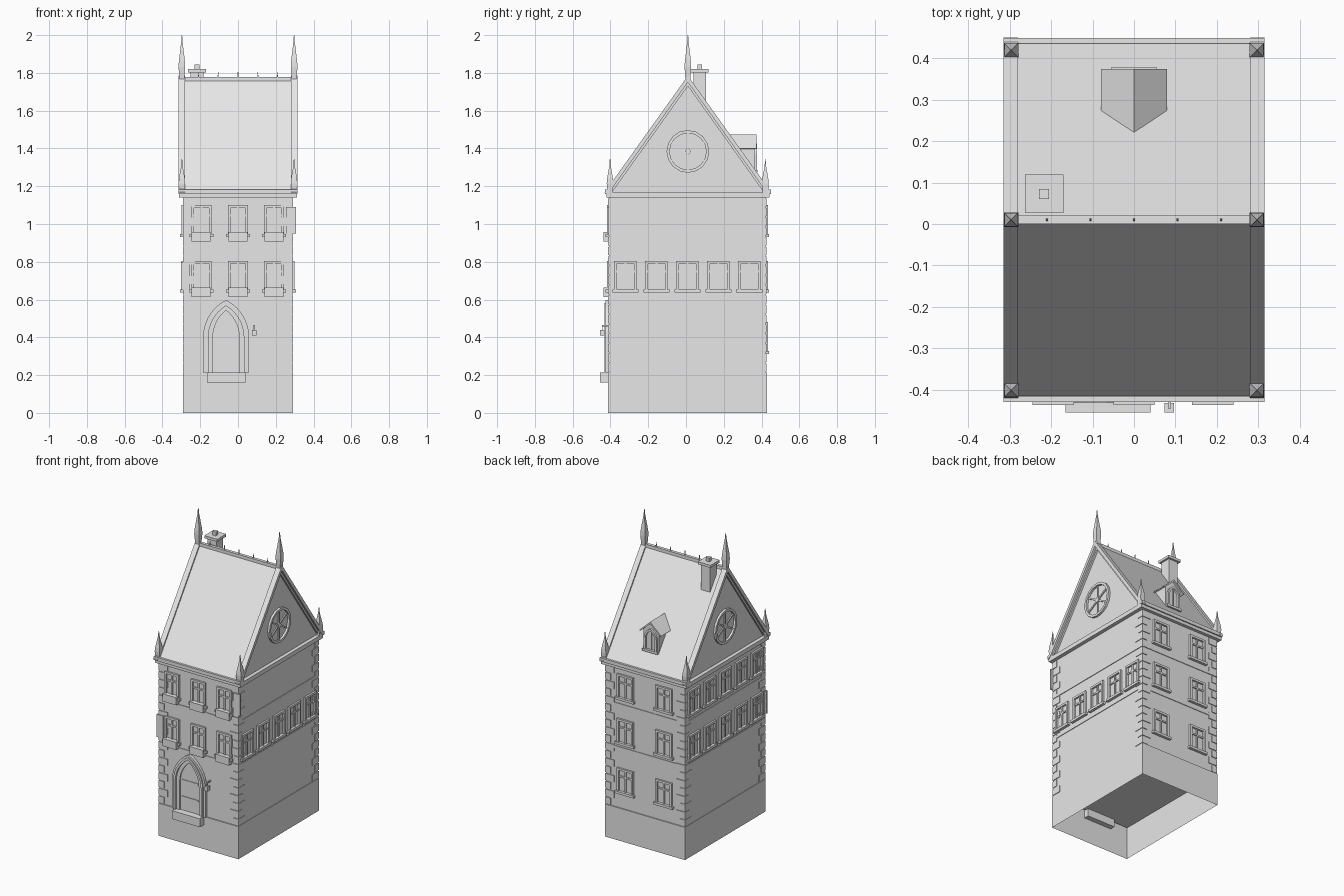
import bpy, bmesh, math
from mathutils import Matrix, Vector

cube = bpy.data.objects.get("Cube")
if cube:
    bpy.data.objects.remove(cube, do_unlink=True)

stone = bpy.data.materials.new("pale_stone")
stone.use_nodes = True
COLOR = (0.8, 0.8, 0.8, 1)
stone.diffuse_color = COLOR
stone.node_tree.nodes["Principled BSDF"].inputs["Base Color"].default_value = COLOR

CY = 0.007                      # middle of the walls in y
HX, HY = 0.288, 0.414           # half size of the walls
BASE, TOP = 0.215, 1.14         # top of plinth, top of walls
RIDGE_Y, RIDGE_Z, SLOPE = 0.01, 1.77, 1.4


class Part:
    """Collects solids into one mesh object."""
    def __init__(self, name):
        self.name, self.bm = name, bmesh.new()

    def prism(self, pts, w0, w1, m):
        lo = [self.bm.verts.new(m @ Vector((u, v, w0))) for u, v in pts]
        hi = [self.bm.verts.new(m @ Vector((u, v, w1))) for u, v in pts]
        self.bm.faces.new(lo[::-1])
        self.bm.faces.new(hi)
        n = len(pts)
        for i in range(n):
            j = (i + 1) % n
            self.bm.faces.new((lo[i], lo[j], hi[j], hi[i]))

    def rect(self, u0, u1, v0, v1, w0, w1, m):
        self.prism([(u0, v0), (u1, v0), (u1, v1), (u0, v1)], w0, w1, m)

    def box(self, x0, x1, y0, y1, z0, z1):
        self.rect(x0, x1, y0, y1, z0, z1, Matrix())

    def ring(self, outer, inner, w0, w1, m, closed=True):
        n = len(outer)
        for i in range(n if closed else n - 1):
            j = (i + 1) % n
            self.prism([outer[i], outer[j], inner[j], inner[i]], w0, w1, m)

    def spire(self, x, y, profile, sides=4):
        rows = []
        for r, z in profile:
            rows.append([self.bm.verts.new((x + r * math.cos(a), y + r * math.sin(a), z))
                         for a in (math.tau * (k + 0.5) / sides for k in range(sides))])
        for a, b in zip(rows, rows[1:]):
            for k in range(sides):
                j = (k + 1) % sides
                self.bm.faces.new((a[k], a[j], b[j], b[k]))
        self.bm.faces.new(rows[-1])
        self.bm.faces.new(rows[0][::-1])

    def finish(self, open_bottom=False):
        bmesh.ops.recalc_face_normals(self.bm, faces=self.bm.faces)
        if open_bottom:
            down = [f for f in self.bm.faces if f.normal.z < -0.9]
            bmesh.ops.delete(self.bm, geom=down, context='FACES_ONLY')
        mesh = bpy.data.meshes.new(self.name)
        self.bm.to_mesh(mesh)
        self.bm.free()
        mesh.materials.append(stone)
        bpy.context.collection.objects.link(bpy.data.objects.new(self.name, mesh))


def wall_frame(nx, ny, origin):
    """Local axes on a wall: u sideways, v up, w outwards."""
    n, up = Vector((nx, ny, 0)), Vector((0, 0, 1))
    m = Matrix((up.cross(n), up, n)).transposed().to_4x4()
    m.translation = origin
    return m


front = wall_frame(0, -1, (0, CY - HY, 0))
back = wall_frame(0, 1, (0, CY + HY, 0))
right = wall_frame(1, 0, (HX, CY, 0))
left = wall_frame(-1, 0, (-HX, CY, 0))


def pointed_arch(a, bottom, spring, apex, steps=7):
    h = apex - spring
    c = (h * h - a * a) / (2 * a)
    r, end = a + c, math.acos(c / (a + c))
    half = [(r * math.cos(end * i / steps) - c, spring + r * math.sin(end * i / steps))
            for i in range(steps + 1)]
    return [(a, bottom)] + half + [(-u, v) for u, v in half[-2::-1]] + [(-a, bottom)]


def shift(pts, du):
    return [(u + du, v) for u, v in pts]


# Hollow plinth, walls, courses and cornice
p = Part("plinth")
p.box(-0.292, 0.292, CY - 0.421, CY + 0.421, 0, BASE)
p.finish(open_bottom=True)
p = Part("walls")
p.box(-HX, HX, CY - HY, CY + HY, BASE - 0.005, TOP)
p.finish()
p = Part("string_courses")
for z in (0.6, 0.885):
    p.box(-HX - 0.004, HX + 0.004, CY - HY - 0.004, CY + HY + 0.004, z, z + 0.018)
p.finish()
p = Part("cornice")
p.box(-0.312, 0.312, -0.422, 0.442, TOP, 1.168)
p.finish()

# Alternating corner stones
p = Part("corner_stones")
count = 18
step = (TOP - BASE) / count
for i in range(count):
    long_x = i % 2
    lx, ly = (0.06, 0.035) if long_x else (0.035, 0.06)
    z = BASE + i * step
    for sx in (-1, 1):
        for sy in (-1, 1):
            xs = sorted((sx * (HX + 0.004), sx * (HX - lx)))
            ys = sorted((CY + sy * (HY + 0.005), CY + sy * (HY - ly)))
            p.box(*xs, *ys, z + 0.004, z + step - 0.004)
p.finish()


# Windows with frame, mullion, transom and sill
def window(part, u, z, m, w=0.106, h=0.16):
    a, t = w / 2, 0.014
    for s in (-1, 1):
        e = sorted((u + s * a, u + s * (a - t)))
        part.rect(*e, z, z + h, 0, 0.012, m)
    part.rect(u - a, u + a, z + h - t, z + h, 0, 0.012, m)
    part.rect(u - 0.005, u + 0.005, z, z + h, 0, 0.007, m)
    part.rect(u - a, u + a, z + h * 0.62, z + h * 0.62 + 0.01, 0, 0.007, m)
    part.rect(u - a - 0.01, u + a + 0.01, z - 0.008, z + 0.008, 0, 0.018, m)


FLOORS = (0.32, 0.645, 0.94)
p = Part("front_windows")
for z in FLOORS[1:]:
    for u in (-0.193, 0, 0.19):
        window(p, u, z, front)
p.finish()
p = Part("back_windows")
for z in FLOORS:
    for u in (-0.145, 0.137):
        window(p, u, z, back, w=0.118)
p.finish()
p = Part("right_windows")
for i in range(-2, 3):
    window(p, i * 0.164, FLOORS[1], right, w=0.118)
p.finish()
p = Part("left_windows")
for z in FLOORS[1:]:
    for i in range(-2, 3):
        window(p, i * 0.164, z, left, w=0.118)
p.finish()

p = Part("flower_boxes")
for z in FLOORS[1:]:
    for u in (-0.195, 0, 0.19):
        p.rect(u - 0.05, u + 0.05, z - 0.032, z + 0.018, 0, 0.03, front)
p.finish()
p = Part("shutters")
p.rect(0.255, 0.306, 0.95, 1.09, 0, 0.01, front)
p.rect(-0.303, -0.255, 0.65, 0.8, 0, 0.01, front)
p.finish()

# Pointed doorway with stepped mouldings
DX = -0.063
p = Part("door_surround")
arches = [shift(pointed_arch(a, BASE, 0.4, top), DX)
          for a, top in ((0.122, 0.598), (0.108, 0.583), (0.094, 0.567), (0.07, 0.543))]
for outer, inner, w in zip(arches, arches[1:], (0.018, 0.025, 0.012)):
    p.ring(outer, inner, 0, w, front, closed=False)
p.finish()
p = Part("door")
p.prism(arches[-1], 0, 0.003, front)
for z in (0.3, 0.41):
    p.rect(DX - 0.062, DX + 0.062, z, z + 0.008, 0, 0.007, front)
p.finish()
p = Part("door_step")
p.box(-0.165, 0.04, -0.455, -0.38, 0.16, BASE)
p.finish()
p = Part("wall_lamp")
p.rect(0.074, 0.097, 0.41, 0.44, 0.025, 0.048, front)
p.rect(0.082, 0.089, 0.44, 0.465, 0.034, 0.039, front)
p.rect(0.082, 0.089, 0.457, 0.465, 0, 0.039, front)
p.finish()

# Roof with gable ends, raised verges and gutters
gable = wall_frame(1, 0, (0, RIDGE_Y, 0))


def roof_line(rise, low=1.168):
    top = RIDGE_Z + rise
    half = (top - low) / SLOPE
    return [(-half, low), (0, top), (half, low)]


p = Part("roof")
p.prism(roof_line(0), -HX, HX, gable)
p.finish()
p = Part("verges")
for s in (-1, 1):
    for x0, x1, hi, lo in ((0.28, 0.315, 0.015, -0.02), (0.28, 0.301, 0.0, -0.04)):
        p.ring(roof_line(hi), roof_line(lo), *sorted((s * x0, s * x1)), gable, closed=False)
p.finish()
p = Part("gutters")
for y in (-0.43, 0.436):
    p.box(-0.315, 0.315, y, y + 0.014, 1.16, 1.183)
p.finish()
p = Part("ridge_crest")
p.box(-0.28, 0.28, RIDGE_Y - 0.01, RIDGE_Y + 0.01, 1.755, 1.777)
for i in range(-2, 3):
    p.spire(i * 0.105, RIDGE_Y, [(0.004, 1.775), (0.002, 1.805)])
p.finish()

# Round gable windows with spokes
p = Part("rose_windows")
for nx in (-1, 1):
    m = wall_frame(nx, 0, (nx * HX, RIDGE_Y, 1.384))

    def circle(r):
        return [(r * math.cos(math.tau * i / 16), r * math.sin(math.tau * i / 16)) for i in range(16)]
    p.ring(circle(0.113), circle(0.097), 0, 0.014, m)
    p.prism(circle(0.016), 0, 0.01, m)
    for k in range(6):
        spin = Matrix.Rotation(math.pi / 6 + k * math.pi / 3, 4, 'Z')
        p.rect(0, 0.1, -0.005, 0.005, 0, 0.007, m @ spin)
p.finish()

# Pinnacles on the ridge ends and the four corners
p = Part("pinnacles")
for x in (-0.297, 0.297):
    p.spire(x, RIDGE_Y, [(0.018, 1.76), (0.025, 1.83), (0.023, 1.86), (0.005, 1.965), (0.002, 2.0)])
    for y in (-0.402, 0.42):
        p.spire(x, y, [(0.02, 1.15), (0.025, 1.215), (0.022, 1.24), (0.005, 1.31), (0.002, 1.345)])
p.finish()

# Chimney
p = Part("chimney")
cx, cy = -0.217, 0.073
for r, z0, z1 in ((0.034, 1.62, 1.805), (0.047, 1.803, 1.82), (0.012, 1.82, 1.845)):
    p.box(cx - r, cx + r, cy - r, cy + r, z0, z1)
p.finish()

# Dormer on the back slope
DY = 0.362
dormer = wall_frame(0, 1, (0, DY, 0))
p = Part("dormer_body")
p.prism([(-0.056, 1.27), (0.056, 1.27), (0.056, 1.41), (0, 1.462), (-0.056, 1.41)], -0.13, 0, dormer)
p.finish()
p = Part("dormer_roof")
p.prism([(-0.08, 1.4), (-0.072, 1.396), (0, 1.46), (0.072, 1.396), (0.08, 1.4), (0, 1.474)],
        -0.15, 0.012, dormer)
p.finish()
p = Part("dormer_window")
p.ring(pointed_arch(0.046, 1.285, 1.36, 1.425), pointed_arch(0.034, 1.285, 1.36, 1.41),
       0, 0.013, dormer, closed=False)
p.rect(-0.004, 0.004, 1.285, 1.415, 0, 0.006, dormer)
p.rect(-0.055, 0.055, 1.272, 1.287, 0, 0.016, dormer)
p.finish()
